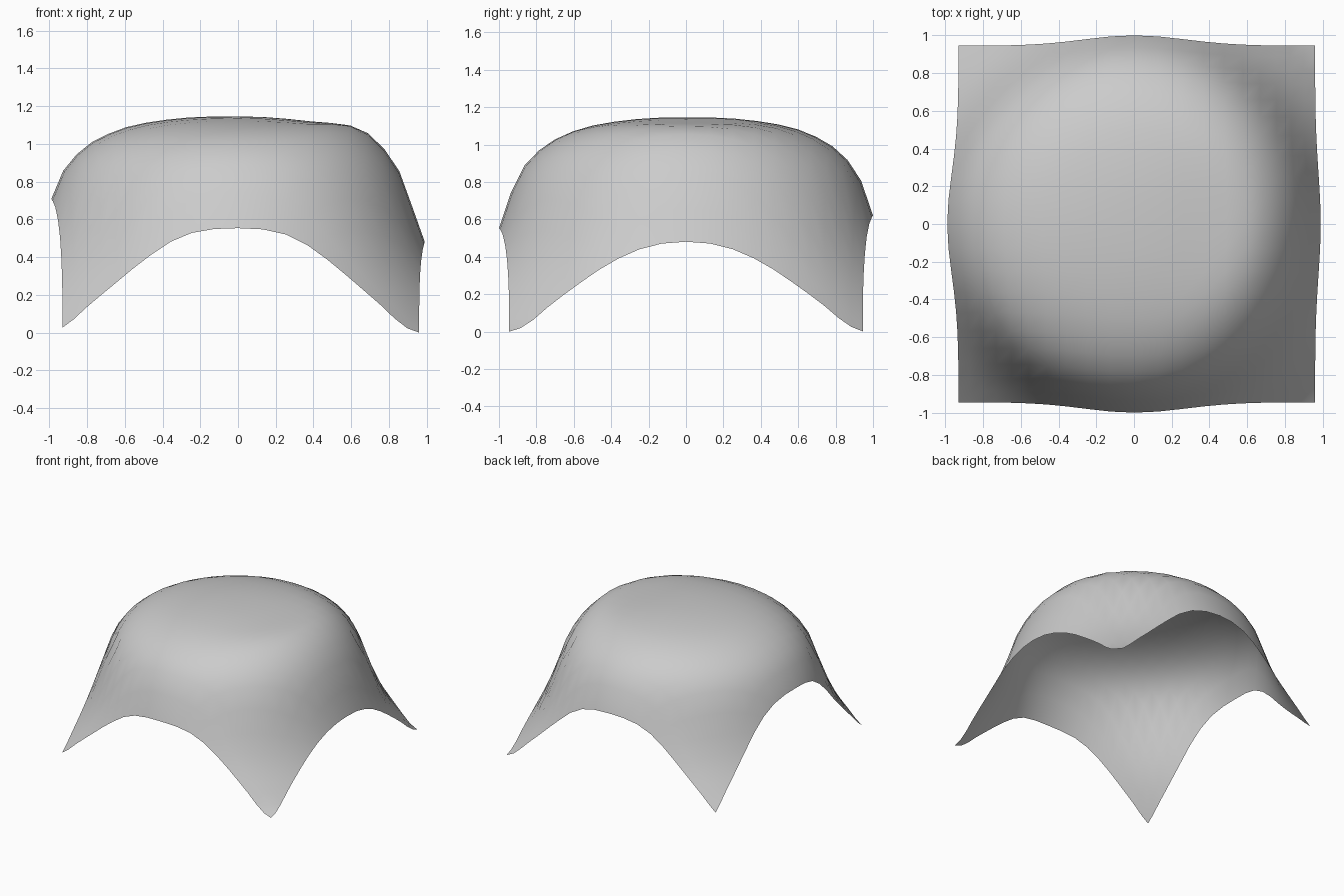
import bpy, bmesh, math

if "Cube" in bpy.data.objects:
    bpy.data.objects.remove(bpy.data.objects["Cube"])

N = 20  # grid cells per side

# Radial height profile of the draped sheet: (distance, height)
PROFILE = [(0, 1.15), (.15, 1.148), (.3, 1.138), (.5, 1.108), (.64, 1.065),
           (.79, .98), (.915, .83), (1.0, .59), (1.06, .435), (1.11, .335),
           (1.16, .25), (1.25, .12), (1.30, .05), (1.36, .006), (1.5, 0)]


def height(r):
    """Smooth cubic interpolation through PROFILE."""
    p = PROFILE
    i = max(k for k in range(len(p) - 1) if p[k][0] <= r)

    def slope(k):
        a, b = p[max(k - 1, 0)], p[min(k + 1, len(p) - 1)]
        return 0 if k == 0 else (b[1] - a[1]) / (b[0] - a[0])
    (x0, z0), (x1, z1) = p[i], p[i + 1]
    h = x1 - x0
    t = (r - x0) / h
    return (z0 * (1 + 2 * t) * (1 - t) ** 2 + slope(i) * h * t * (1 - t) ** 2
            + z1 * t * t * (3 - 2 * t) + slope(i + 1) * h * t * t * (t - 1))


def spread(t):
    """Cells get narrower toward the steep sides."""
    return t * (1.4 - .4 * abs(t))


def bell(t):
    return math.exp(-(t / .4) ** 2)


def sheet_point(u, v):
    # Outline bows outward at the middle of each side
    x = u * (.96 + .03 * bell(v) if u > 0 else .93 + .06 * bell(v))
    y = v * (.945 + .055 * bell(u))
    r = math.hypot(x, y)
    c, s = (x / r, y / r) if r > 1e-6 else (0, 0)
    # Right side falls lower, left side stays higher
    d = r + (.05 if c > 0 else .03) * c ** 3 - .012 * s ** 3
    z = height(max(d, 0))
    # Fuller right shoulder
    z += .045 * max(c, 0) ** 2 * math.exp(-((r - .66) / .17) ** 2)
    return x, y, z


bm = bmesh.new()
ticks = [spread(-1 + 2 * i / N) for i in range(N + 1)]
rows = [[bm.verts.new(sheet_point(u, v)) for u in ticks] for v in ticks]
for j in range(N):
    for i in range(N):
        bm.faces.new((rows[j][i], rows[j][i + 1], rows[j + 1][i + 1], rows[j + 1][i]))

# Rest the lowest corner on the ground
low = min(v.co.z for v in bm.verts)
for v in bm.verts:
    v.co.z -= low

mesh = bpy.data.meshes.new("draped_sheet")
bm.to_mesh(mesh)
bm.free()
mesh.polygons.foreach_set("use_smooth", [True] * len(mesh.polygons))
sheet = bpy.data.objects.new("draped_sheet", mesh)
bpy.context.collection.objects.link(sheet)
